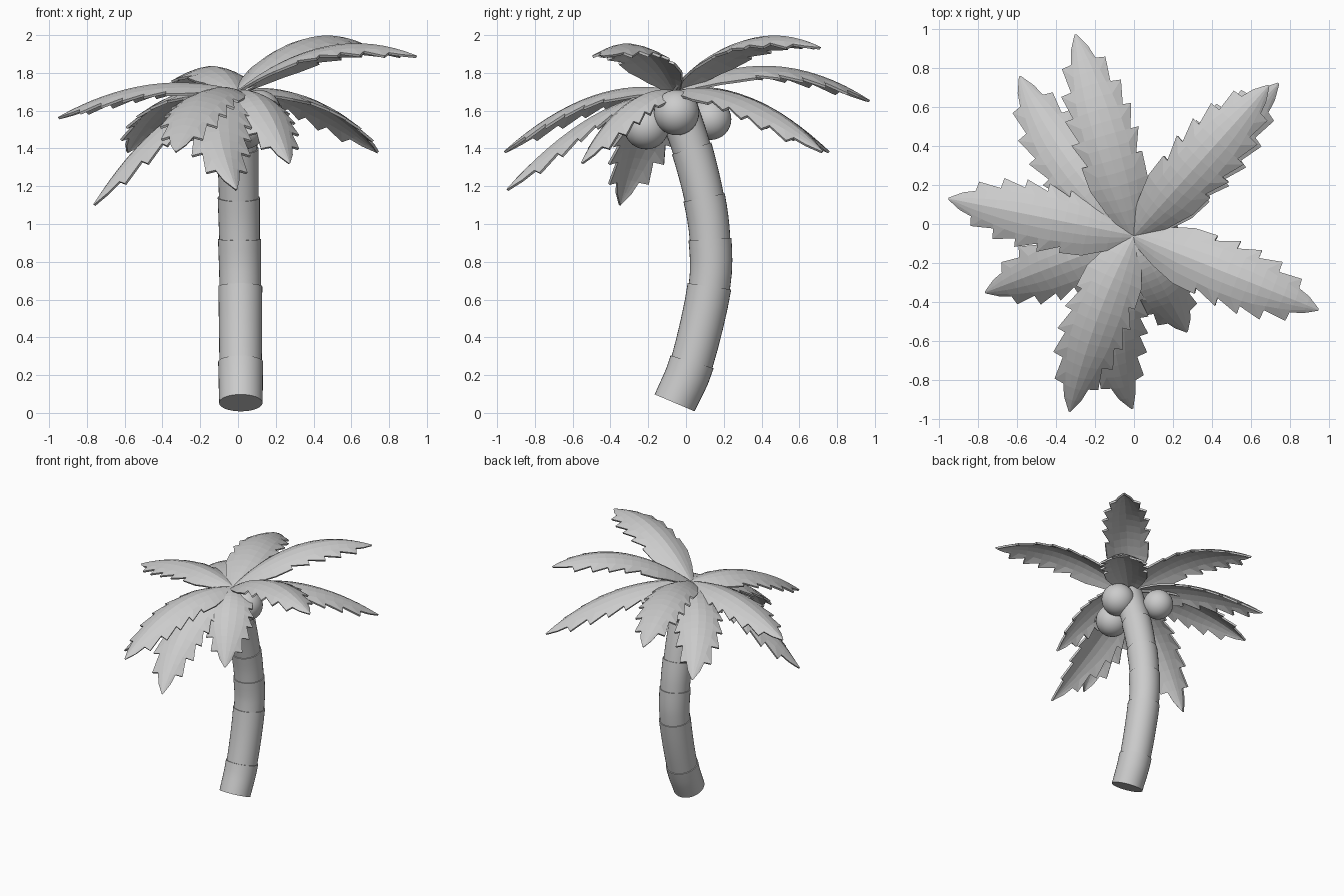
import bpy, bmesh, math
from mathutils import Vector

if "Cube" in bpy.data.objects:
    bpy.data.objects.remove(bpy.data.objects["Cube"])


def make_object(name, bm):
    bmesh.ops.recalc_face_normals(bm, faces=bm.faces)
    mesh = bpy.data.meshes.new(name)
    bm.to_mesh(mesh)
    bm.free()
    obj = bpy.data.objects.new(name, mesh)
    bpy.context.collection.objects.link(obj)
    return obj


def smooth(obj, angle=40):
    bpy.ops.object.select_all(action='DESELECT')
    obj.select_set(True)
    bpy.context.view_layer.objects.active = obj
    bpy.ops.object.shade_smooth_by_angle(angle=math.radians(angle))


def lerp_table(table, t):
    for (a, va), (b, vb) in zip(table, table[1:]):
        if t <= b:
            return va + (vb - va) * (t - a) / (b - a)
    return table[-1][1]


# Trunk: a bent stack of slightly flared segments
PATH = [Vector(p) for p in [
    (0.015, -0.06, 0.053), (0.014, 0.032, 0.27), (0.012, 0.124, 0.67), (0.008, 0.127, 0.92),
    (0.004, 0.096, 1.14), (0.0, 0.03, 1.40), (0.0, -0.06, 1.66)]]
PTS = [2 * PATH[0] - PATH[1]] + PATH + [2 * PATH[-1] - PATH[-2]]
SIDES, STEPS = 32, 4


def spline(i, t):
    a, b, c, d = PTS[i:i + 4]
    pos = 0.5 * (2 * b + (c - a) * t + (2 * a - 5 * b + 4 * c - d) * t ** 2
                 + (3 * b - a - 3 * c + d) * t ** 3)
    tan = 0.5 * ((c - a) + 2 * (2 * a - 5 * b + 4 * c - d) * t
                 + 3 * (3 * b - a - 3 * c + d) * t ** 2)
    return pos, tan.normalized()


for i in range(len(PATH) - 1):
    bm = bmesh.new()
    rings = []
    r0 = 0.115 - 0.0025 * i
    for k in range(STEPS + 1):
        pos, tan = spline(i, k / STEPS)
        u = Vector((1, 0, 0))
        v = tan.cross(u).normalized()
        r = r0 + 0.004 * k / STEPS
        rings.append([bm.verts.new(pos + r * (u * math.cos(a) + v * math.sin(a)))
                      for a in (2 * math.pi * j / SIDES for j in range(SIDES))])
    for lo, hi in zip(rings, rings[1:]):
        for j in range(SIDES):
            n = (j + 1) % SIDES
            bm.faces.new((lo[j], lo[n], hi[n], hi[j]))
    bm.faces.new(rings[0])
    bm.faces.new(rings[-1])
    smooth(make_object(f"trunk_segment_{i + 1}", bm))

# Coconuts under the crown
for i, (x, y, z, r) in enumerate([(0.03, -0.21, 1.515, 0.12), (0.11, -0.05, 1.59, 0.12),
                                  (-0.12, 0.13, 1.555, 0.11)]):
    bm = bmesh.new()
    bmesh.ops.create_uvsphere(bm, u_segments=32, v_segments=16, radius=r)
    bmesh.ops.translate(bm, verts=bm.verts, vec=(x, y, z))
    smooth(make_object(f"coconut_{i + 1}", bm))

# Fronds: arched, ridged blades with saw-toothed edges
ROOT = Vector((0.0, -0.06, 1.70))
WIDTH = [(0, .03), (.12, .10), (.25, .15), (.45, .178), (.65, .17), (.85, .10), (1, 0.002)]
ROWS = 16


def frond(name, tip, mid_z, bend=0.0, scale=1.0):
    """Blade from ROOT to tip, mid_z high halfway and bent sideways by bend."""
    tip = Vector(tip)
    flat = Vector((tip.x - ROOT.x, tip.y - ROOT.y, 0))
    across = Vector((0, 0, 1)).cross(flat).normalized()
    a = 2 * (ROOT.z + tip.z - 2 * mid_z)
    b = 4 * mid_z - 3 * ROOT.z - tip.z

    def point(t, s, w):
        run = flat + across * 4 * bend * (1 - 2 * t)
        side = Vector((0, 0, 1)).cross(run).normalized()
        up = (run + Vector((0, 0, b + 2 * a * t))).normalized().cross(side)
        rib = ROOT + flat * t + across * 4 * bend * t * (1 - t) + Vector((0, 0, b * t + a * t * t))
        return rib + side * s * w - up * 0.36 * w * abs(s) ** 1.5

    bm = bmesh.new()
    grid = []
    for i in range(ROWS + 1):
        t = i / ROWS
        row = []
        for s in (-1, -.6, -.3, 0, .3, .6, 1):
            te, w = t, lerp_table(WIDTH, t) * scale
            if abs(s) == 1 and 4 < i < ROWS - 1:
                if i % 2:      # tooth point, swept forward
                    te = t + 1.0 / ROWS
                    w *= 1.0
                else:          # notch
                    w *= 0.76
            row.append(bm.verts.new(point(te, s, w)))
        grid.append(row)
    for r0, r1 in zip(grid, grid[1:]):
        for j in range(6):
            bm.faces.new((r0[j], r0[j + 1], r1[j + 1], r1[j]))
    obj = make_object(name, bm)
    mod = obj.modifiers.new("thickness", 'SOLIDIFY')
    mod.thickness = 0.014
    mod.offset = 0


FRONDS = [
    ((0.945, -0.44, 1.885), 1.935, 0.0),
    ((0.69, 0.71, 1.93), 1.97, 0.0),
    ((0.74, 0.72, 1.38), 1.66, 0.0),
    ((-0.585, 0.755, 1.38), 1.67, 0.05),
    ((-0.30, 0.97, 1.65), 1.83, 0.0),
    ((-0.95, 0.13, 1.56), 1.73, 0.0),
    ((-0.76, -0.35, 1.10), 1.54, 0.0),
    ((-0.33, -0.96, 1.38), 1.67, -0.03),
    ((-0.01, -0.945, 1.18), 1.56, -0.10),
    ((0.27, -0.55, 1.32), 1.63, 0.0),
]
for i, (tip, mid_z, bend) in enumerate(FRONDS):
    frond(f"frond_{i + 1}", tip, mid_z, bend)
